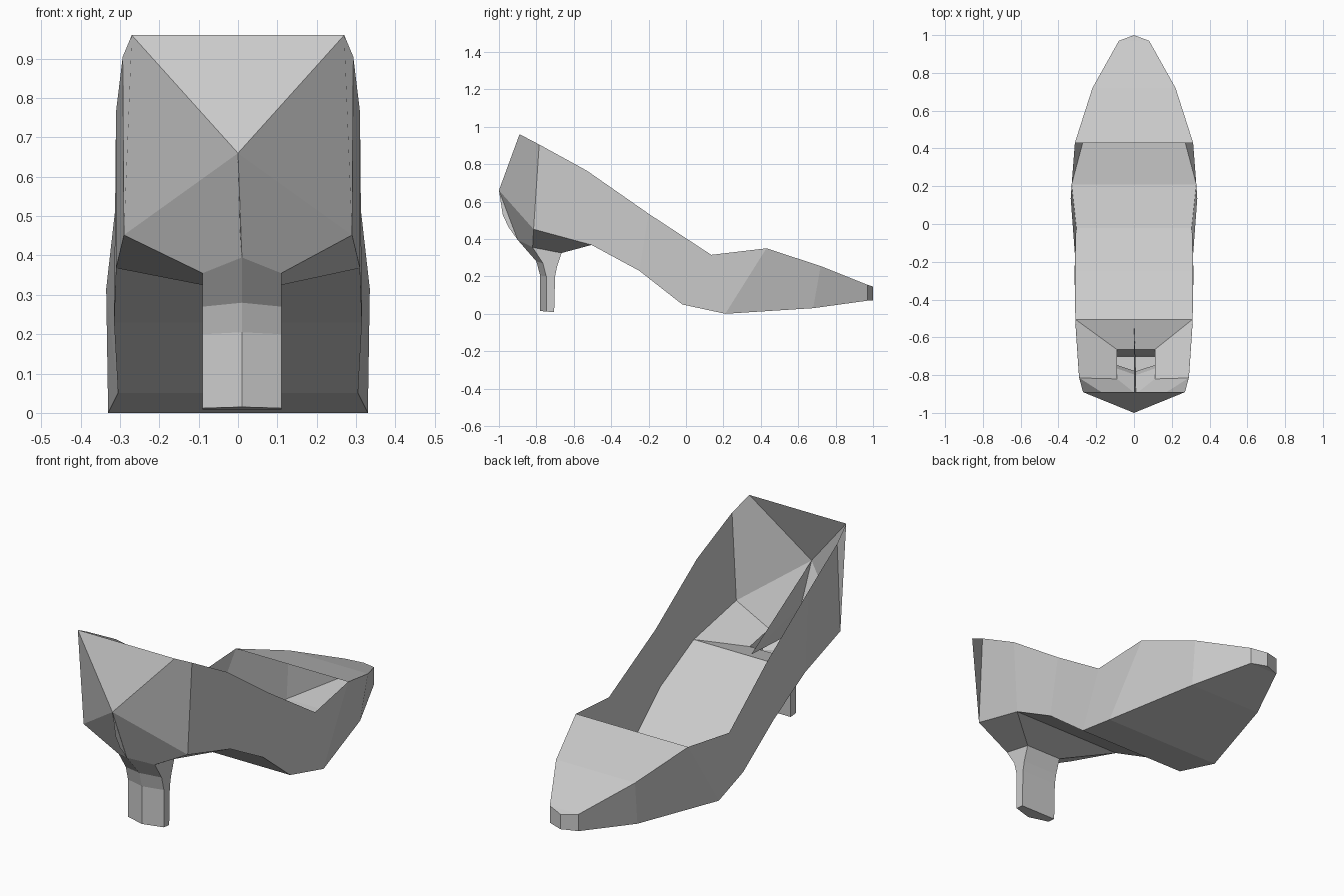
import bpy, bmesh

if "Cube" in bpy.data.objects:
    bpy.data.objects.remove(bpy.data.objects["Cube"])


def make(name, strips):
    """Skin each strip: a list of rows of points joined by quads or triangles."""
    bm = bmesh.new()
    for rows in strips:
        for a, b in zip(rows, rows[1:]):
            for i in range(len(a) - 1):
                quad = []
                for p in (a[i], a[i + 1], b[i + 1], b[i]):
                    if p not in quad:
                        quad.append(p)
                if len(quad) > 2:
                    bm.faces.new([bm.verts.new(p) for p in quad])
    bmesh.ops.remove_doubles(bm, verts=bm.verts, dist=0.001)
    bmesh.ops.recalc_face_normals(bm, faces=bm.faces)
    me = bpy.data.meshes.new(name)
    bm.to_mesh(me)
    bm.free()
    ob = bpy.data.objects.new(name, me)
    bpy.context.collection.objects.link(ob)
    return ob


def flip(points, s):
    return [(s * x, y, z) for x, y, z in points]


# Right-hand rim and sole edge, from heel to toe
rim = [(.293, -.785, .905), (.31, -.53, .765), (.31, -.2, .535), (.335, .135, .315),
       (.313, .43, .35), (.22, .72, .255), (.08, .97, .155), (0, 1, .145)]
edge = [(.29, -.815, .452), (.31, -.505, .368), (.315, -.25, .23), (.305, -.02, .05),
        (.33, .21, .0), (.205, .68, .03), (.08, .97, .07), (0, 1, .07)]
back_top, back_mid = (.27, -.89, .96), (0, -1, .66)

# Heel outline rows: back centre, back corner, front corner
CX, HW = .01, .1
levels = [((-.90, .395), (-.82, .355), (-.665, .325)),
          ((-.80, .28), (-.765, .27), (-.69, .25)),
          ((-.78, .205), (-.747, .2), (-.70, .2)),
          ((-.78, .015), (-.747, .012), (-.705, .008))]


def heel_ring(level):
    c, b, f = level
    left, right = CX - HW, CX + HW
    return [(CX, *c), (right, *b), (right, *f), (left, *f), (left, *b), (CX, *c)]


# Side walls, with the pointed back panels
walls = []
for s in (1, -1):
    walls.append([flip(rim, s), flip(edge, s)])
    walls.append([flip([back_top, rim[0]], s), flip([back_mid, edge[0]], s)])
walls.append([[back_top, flip([back_top], -1)[0]], [back_mid, back_mid]])
make("side_walls", walls)

# Closed toe cover and sole spanning the two edges
make("toe_cover", [[flip(rim[4:], 1), flip(rim[4:], -1)]])
make("sole", [[flip(edge[1:], 1), flip(edge[1:], -1)]])

# Underside funnel joining the sole and back to the heel
ring = heel_ring(levels[0])
under = []
for s, b, f in ((1, ring[1], ring[2]), (-1, ring[4], ring[3])):
    e0, e1 = flip(edge[:2], s)
    under.append([[back_mid, e0, e1], [ring[0], b, f]])
under.append([[edge[1], flip([edge[1]], -1)[0]], [ring[2], ring[3]]])
make("heel_seat", under)

# Heel post with a closed tip
rings = [heel_ring(v) for v in levels]
t = rings[-1]
make("heel", [rings, [[t[1], t[2]], [t[4], t[3]]], [[t[0], t[1]], [t[4], t[4]]]])

# Thin seam fin along the back centre line
outer = [(0, -1, .66), (.004, -.98, .53), (.006, -.95, .465), (CX, -.90, .395), (CX, -.78, .35)]
tip = (0, -.52, .37)
make("back_seam", [[outer, [tip] * len(outer)]])
